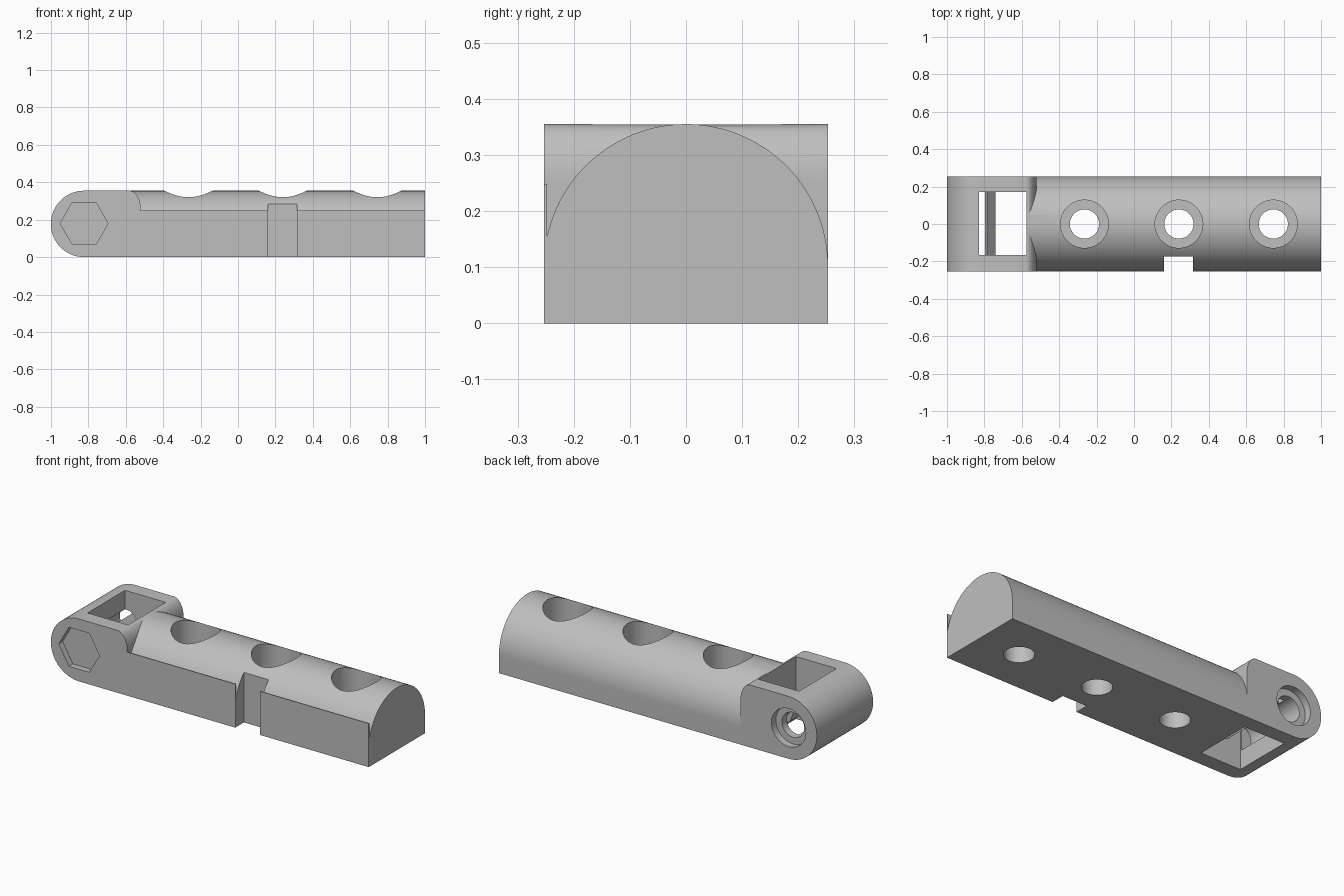
import bpy, math
from mathutils import Vector

if "Cube" in bpy.data.objects:
    bpy.data.objects.remove(bpy.data.objects["Cube"], do_unlink=True)

grey = bpy.data.materials.new("plain grey")
grey.use_nodes = True
colour = (0.52, 0.52, 0.52, 1)
grey.diffuse_color = colour
grey.node_tree.nodes["Principled BSDF"].inputs["Base Color"].default_value = colour


def arc(cx, cy, rx, ry, start, end, n):
    """Points along an elliptical arc, angles in degrees."""
    angles = [math.radians(start + (end - start) * i / n) for i in range(n + 1)]
    return [(cx + rx * math.cos(a), cy + ry * math.sin(a)) for a in angles]


def prism(name, outline, axis, low, high):
    """Extrude a closed 2D outline along the x, y or z axis."""
    def place(p, t):
        return {"x": (t, p[0], p[1]), "y": (p[0], t, p[1]), "z": (p[0], p[1], t)}[axis]
    n = len(outline)
    verts = [place(p, low) for p in outline] + [place(p, high) for p in outline]
    faces = [tuple(range(n))[::-1], tuple(range(n, 2 * n))]
    faces += [(i, (i + 1) % n, n + (i + 1) % n, n + i) for i in range(n)]
    if axis == "y":
        faces = [f[::-1] for f in faces]
    mesh = bpy.data.meshes.new(name)
    mesh.from_pydata(verts, [], faces)
    mesh.materials.append(grey)
    obj = bpy.data.objects.new(name, mesh)
    bpy.context.collection.objects.link(obj)
    return obj


def box(x0, x1, z0, z1):
    return [(x0, z0), (x1, z0), (x1, z1), (x0, z1)]


def circle(cx, cy, r, n=64):
    return arc(cx, cy, r, r, 0, 360, n)[:-1]


def combine(target, tool, operation):
    """Apply a boolean and discard the tool."""
    tool.hide_render = True
    mod = target.modifiers.new("boolean", "BOOLEAN")
    mod.operation, mod.object, mod.solver = operation, tool, "EXACT"
    bpy.ops.object.select_all(action="DESELECT")
    bpy.context.view_layer.objects.active = target
    target.select_set(True)
    bpy.ops.object.modifier_apply(modifier=mod.name)
    bpy.data.objects.remove(tool, do_unlink=True)


W, H = 0.253, 0.355
pivot_x, pivot_z = -0.823, H / 2

# Long body: arched section with a thin raised lip along the front
lip = W - 0.005
arch_end = math.degrees(math.acos(-lip / W))
section = [(-W, 0), (W, 0)] + arc(0, H - W, W, W, 0, arch_end, 56)
section += [(-lip, 0.248), (-W, 0.248)]
link = prism("hinged_link", section, "x", -0.6, 1)

# Hinge block: round nose and softened top rear corner
side = [(-0.52, 0)] + arc(-0.58, 0.255, 0.06, 0.1, 0, 90, 16)
side += arc(pivot_x, pivot_z, H / 2, H / 2, 90, 270, 48)
combine(link, prism("hinge_block", side, "y", -W, W), "UNION")

# Three counterbored screw holes
for x in (-0.265, 0.24, 0.745):
    combine(link, prism("hole", circle(x, 0, 0.078), "z", -0.1, 0.5), "DIFFERENCE")
    combine(link, prism("counterbore", circle(x, 0, 0.128), "z", 0.1, 0.5), "DIFFERENCE")

# Front notch and hinge window
combine(link, prism("notch", box(0.16, 0.315, -0.4, -0.175), "z", -0.1, 0.5), "DIFFERENCE")
combine(link, prism("window", box(-0.83, -0.575, -0.167, 0.17), "z", -0.1, 0.5), "DIFFERENCE")

# Hexagonal pocket in front, stepped round bore behind
hexagon = circle(pivot_x, 0.18, 0.128, 6)
combine(link, prism("hex_pocket", hexagon, "y", -0.4, -W + 0.035), "DIFFERENCE")
combine(link, prism("bore", circle(pivot_x, pivot_z, 0.07), "y", -0.16, 0.4), "DIFFERENCE")
combine(link, prism("bore_step", circle(pivot_x, pivot_z, 0.108), "y", W - 0.04, 0.4), "DIFFERENCE")

# Slim cross bar inside the window
bar_outline = [(-0.74, 0.14), (-0.74, 0.18), (-0.785, 0.235), (-0.797, 0.225), (-0.775, 0.17)]
bar = prism("cross_bar", bar_outline, "y", -0.168, 0.171)

bpy.ops.object.select_all(action="DESELECT")
bpy.context.view_layer.objects.active = link
link.select_set(True)
bpy.ops.object.shade_smooth_by_angle(angle=math.radians(30))
